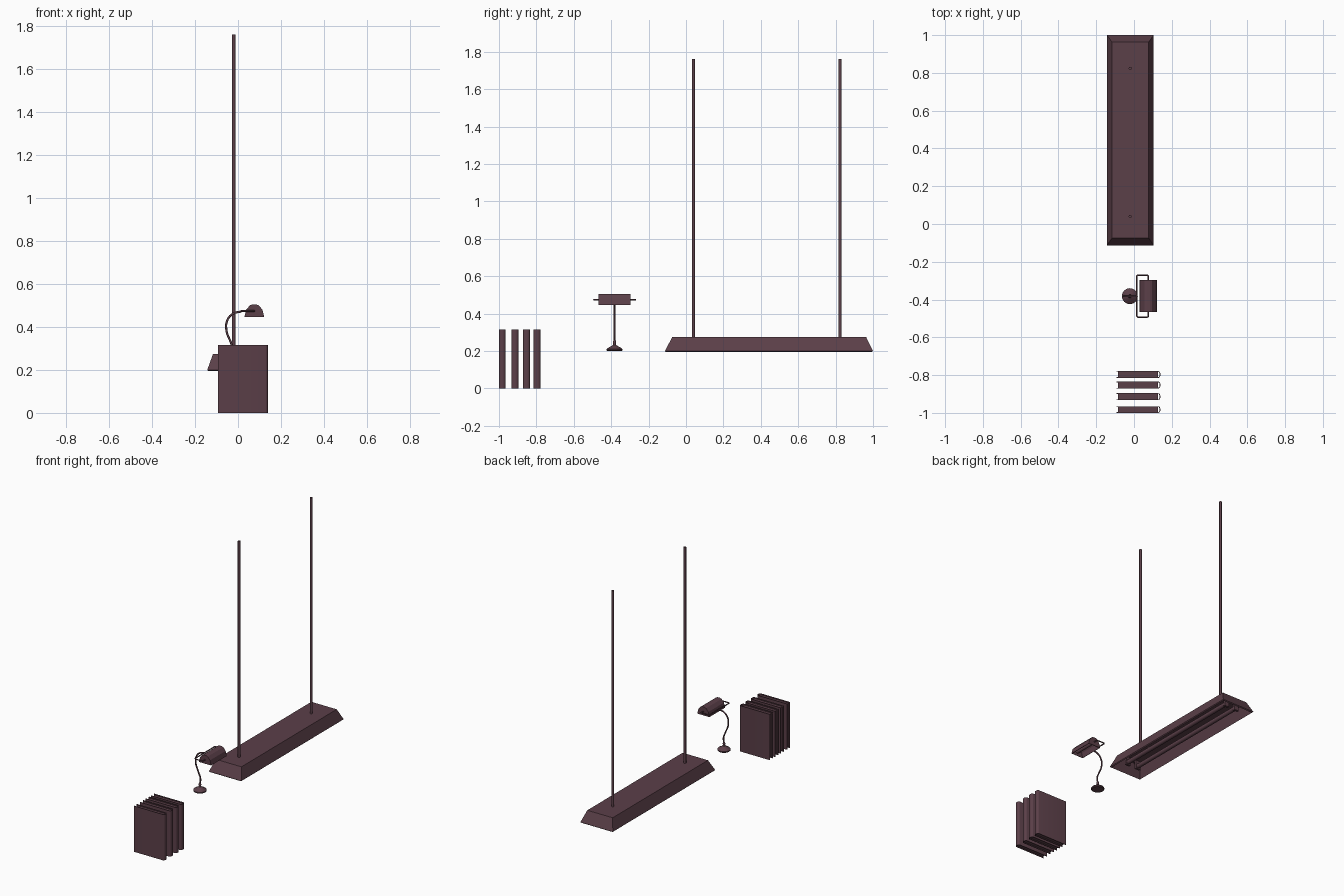
import bpy, bmesh, math
from mathutils import Vector, Matrix

if "Cube" in bpy.data.objects:
    bpy.data.objects.remove(bpy.data.objects["Cube"])

mat = bpy.data.materials.new("dark_plum")
mat.diffuse_color = (0.105, 0.05, 0.066, 1)
mat.use_nodes = True
mat.node_tree.nodes["Principled BSDF"].inputs["Base Color"].default_value = mat.diffuse_color


def finish(name, bm, smooth=False):
    bmesh.ops.recalc_face_normals(bm, faces=bm.faces)
    me = bpy.data.meshes.new(name)
    bm.to_mesh(me)
    bm.free()
    ob = bpy.data.objects.new(name, me)
    bpy.context.collection.objects.link(ob)
    me.materials.append(mat)
    if smooth:
        bpy.ops.object.select_all(action='DESELECT')
        ob.select_set(True)
        bpy.context.view_layer.objects.active = ob
        bpy.ops.object.shade_smooth_by_angle(angle=math.radians(40))
    return ob


def loft(name, rings, cap_first=True, cap_last=True, smooth=False):
    bm = bmesh.new()
    vs = [[bm.verts.new(p) for p in r] for r in rings]
    n = len(vs[0])
    for a, b in zip(vs, vs[1:]):
        for i in range(n):
            j = (i + 1) % n
            bm.faces.new((a[i], a[j], b[j], b[i]))
    if cap_first:
        bm.faces.new(vs[0][::-1])
    if cap_last:
        bm.faces.new(vs[-1])
    return finish(name, bm, smooth)


def prism(name, outline, z0, z1, smooth=False):
    return loft(name, [[(x, y, z) for x, y in outline] for z in (z0, z1)], smooth=smooth)


def box(name, x, y, z):
    return prism(name, [(x[0], y[0]), (x[1], y[0]), (x[1], y[1]), (x[0], y[1])], *z)


def rod(name, a, b, r, seg=12):
    a, b = Vector(a), Vector(b)
    d = b - a
    bm = bmesh.new()
    bmesh.ops.create_cone(bm, cap_ends=True, segments=seg, radius1=r, radius2=r, depth=d.length,
                          matrix=Matrix.Translation((a + b) / 2) @ d.to_track_quat('Z', 'Y').to_matrix().to_4x4())
    return finish(name, bm, True)


def wire(name, pts, r, kind):
    cu = bpy.data.curves.new(name, 'CURVE')
    cu.dimensions = '3D'
    cu.bevel_depth = r
    cu.bevel_resolution = 2
    cu.use_fill_caps = True
    if kind == 'BEZIER':
        s = cu.splines.new('BEZIER')
        s.bezier_points.add(len(pts) - 1)
        for p, co in zip(s.bezier_points, pts):
            p.co = co
            p.handle_left_type = p.handle_right_type = 'AUTO'
        s.resolution_u = 6
    else:
        s = cu.splines.new('POLY')
        s.points.add(len(pts) - 1)
        for p, co in zip(s.points, pts):
            p.co = (*co, 1)
    ob = bpy.data.objects.new(name, cu)
    bpy.context.collection.objects.link(ob)
    cu.materials.append(mat)


def shell(ob, t):
    m = ob.modifiers.new("thickness", 'SOLIDIFY')
    m.thickness = t
    m.offset = -1
    m.use_even_offset = True


def rect(x0, x1, y0, y1, z):
    return [(x0, y0, z), (x1, y0, z), (x1, y1, z), (x0, y1, z)]


# Books: C-shaped cover with rounded spine on +x, pages inside
for k, (y0, y1) in enumerate([(-1, -.965), (-.933, -.896), (-.871, -.834), (-.815, -.778)]):
    c, h, t = (y0 + y1) / 2, (y1 - y0) / 2, .004
    angs = [math.radians(-90 + 180 * i / 8) for i in range(9)]
    outer = [(.128 + .012 * math.cos(a), c + h * math.sin(a)) for a in angs]
    inner = [(.128 + .008 * math.cos(a), c + (h - t) * math.sin(a)) for a in angs]
    outline = [(-.093, y0)] + outer + [(-.093, y1), (-.093, y1 - t)] + inner[::-1] + [(-.093, y0 + t)]
    prism(f"book_cover_{k + 1}", outline, 0, .315, True)
    box(f"book_pages_{k + 1}", (-.085, .128), (y0 + t, y1 - t), (.007, .308))

# Hanging light: open-bottomed trough, two tubes in sockets, two rods
tray = loft("pendant_housing", [rect(-.143, .104, -.113, 1, .2), rect(-.116, .077, -.073, .963, .275)], cap_first=False)
shell(tray, .008)
for s, x in (("left", -.06), ("right", .02)):
    rod(f"light_tube_{s}", (x, -.03, .23), (x, .92, .23), .015)
    for e, y in (("front", -.045), ("back", .92)):
        box(f"tube_socket_{s}_{e}", (x - .017, x + .017), (y, y + .015), (.21, .27))
for s, y in (("front", .04), ("back", .824)):
    rod(f"hanging_rod_{s}", (-.02, y, .272), (-.02, y, 1.76), .0085)

# Desk lamp: turned base
bx, by = -.022, -.382
prof = [(.038, .2), (.042, .204), (.042, .21), (.036, .216), (.018, .226), (.009, .232),
        (.007, .24), (.009, .246), (.007, .254), (.005, .258)]
loft("lamp_base", [[(bx + r * math.cos(i * math.pi / 12), by + r * math.sin(i * math.pi / 12), z)
                    for i in range(24)] for r, z in prof], smooth=True)

# Curved neck
wire("lamp_neck", [(bx, by, .25), (-.018, by, .285), (-.032, by, .325), (-.054, by, .385), (-.048, by, .435),
                   (-.022, by, .462), (.015, by, .472)], .005, 'BEZIER')

# Square yoke holding the shade at both ends
yoke = []
for s in (-1, 1):
    half = [(.076, .083), (.076, .107), (.07, .111), (.02, .111), (.014, .105)]
    half = [(x, by + s * d, .474) for x, d in half]
    yoke += half if s < 0 else half[::-1]
wire("lamp_yoke", yoke, .004, 'POLY')

# Faceted shade, open below, with a bulb inside
sec = [(.03, .447), (.038, .48), (.056, .501), (.068, .505), (.084, .505), (.096, .501), (.114, .48), (.122, .447)]
bm = bmesh.new()
ends = [[bm.verts.new((x, y, z)) for x, z in sec] for y in (by - .085, by + .085)]
for e in ends:
    bm.faces.new(e)
for i in range(len(sec) - 1):
    bm.faces.new((ends[0][i], ends[0][i + 1], ends[1][i + 1], ends[1][i]))
shade = finish("lamp_shade", bm)
shell(shade, .003)
rod("lamp_bulb", (.076, by - .082, .474), (.076, by + .082, .474), .011)
